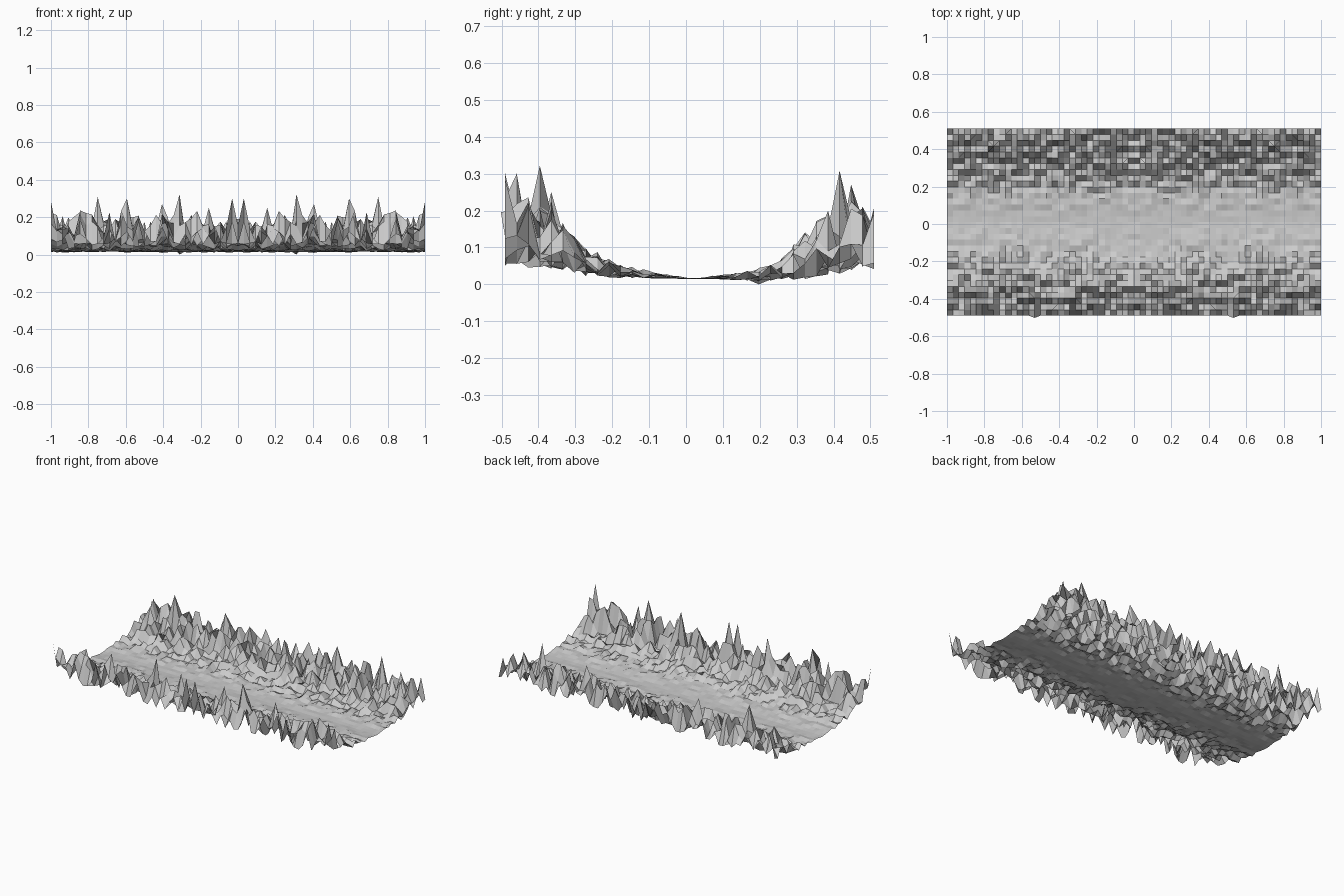
import bpy, bmesh, random
from mathutils import Vector, noise

if "Cube" in bpy.data.objects:
    bpy.data.objects.remove(bpy.data.objects["Cube"])

random.seed(7)
NX, NY = 32, 32          # half the strip, mirrored across x

# cross-section of the valley: y, lowest height, highest height
PROFILE = [(-0.50, 0.035, 0.28), (-0.44, 0.035, 0.28), (-0.38, 0.035, 0.27),
           (-0.33, 0.030, 0.19), (-0.28, 0.022, 0.125), (-0.20, 0.016, 0.068),
           (-0.10, 0.015, 0.040), (0.02, 0.014, 0.015), (0.10, 0.013, 0.030),
           (0.20, 0.006, 0.052), (0.27, 0.006, 0.090), (0.33, 0.012, 0.18),
           (0.40, 0.020, 0.24), (0.45, 0.025, 0.26), (0.51, 0.030, 0.25)]

# tallest summits: x, y, height
SUMMITS = [(0.32, -0.395, 0.322), (0.74, 0.41, 0.308), (0.58, -0.46, 0.30),
           (1.0, -0.49, 0.285), (0.03, -0.49, 0.30), (0.42, 0.44, 0.27),
           (0.16, -0.365, 0.25), (0.90, 0.38, 0.20)]


def envelope(y):
    for (y0, a0, b0), (y1, a1, b1) in zip(PROFILE, PROFILE[1:]):
        if y <= y1:
            t = max(0, (y - y0) / (y1 - y0))
            return a0 + (a1 - a0) * t, b0 + (b1 - b0) * t
    return PROFILE[-1][1:]


def height(x, y):
    lo, hi = envelope(y)
    broad = 0.5 + 0.6 * noise.noise(Vector((x * 9, y * 9, 3.1)))
    r = min(1, max(0, 0.33 * broad + 0.72 * random.random() - 0.03))
    return lo + (hi - lo) * r ** 1.4


# half terrain grid
bm = bmesh.new()
rows = []
for j in range(NY + 1):
    y = -0.49 + j / NY
    rows.append([bm.verts.new((i / NX, y, height(i / NX, y))) for i in range(NX + 1)])

# summits, each with slightly raised shoulders
for x, y, z in SUMMITS:
    j, i = round((y + 0.49) * NY), round(x * NX)
    rows[j][i].co.z = z
    for dj, di in ((0, -1), (0, 1), (1, 0), (-1, 0)):
        if 0 <= j + dj <= NY and 0 <= i + di <= NX:
            side = rows[j + dj][i + di].co
            side.z = max(side.z, z * random.uniform(0.3, 0.6))

# small overhang on the front edge and lowest dip in the valley
rows[0][17].co.y -= 0.012
rows[round(0.69 * NY)][10].co.z = 0.0

for j in range(NY):
    for i in range(NX):
        bm.faces.new((rows[j][i], rows[j][i + 1], rows[j + 1][i + 1], rows[j + 1][i]))

mesh = bpy.data.meshes.new("valley_terrain")
bm.to_mesh(mesh)
bm.free()
terrain = bpy.data.objects.new("valley_terrain", mesh)
bpy.context.collection.objects.link(terrain)

# mirrored other half
mirror = terrain.modifiers.new("mirror", 'MIRROR')
mirror.use_axis[0] = True
mirror.merge_threshold = 0.0005
